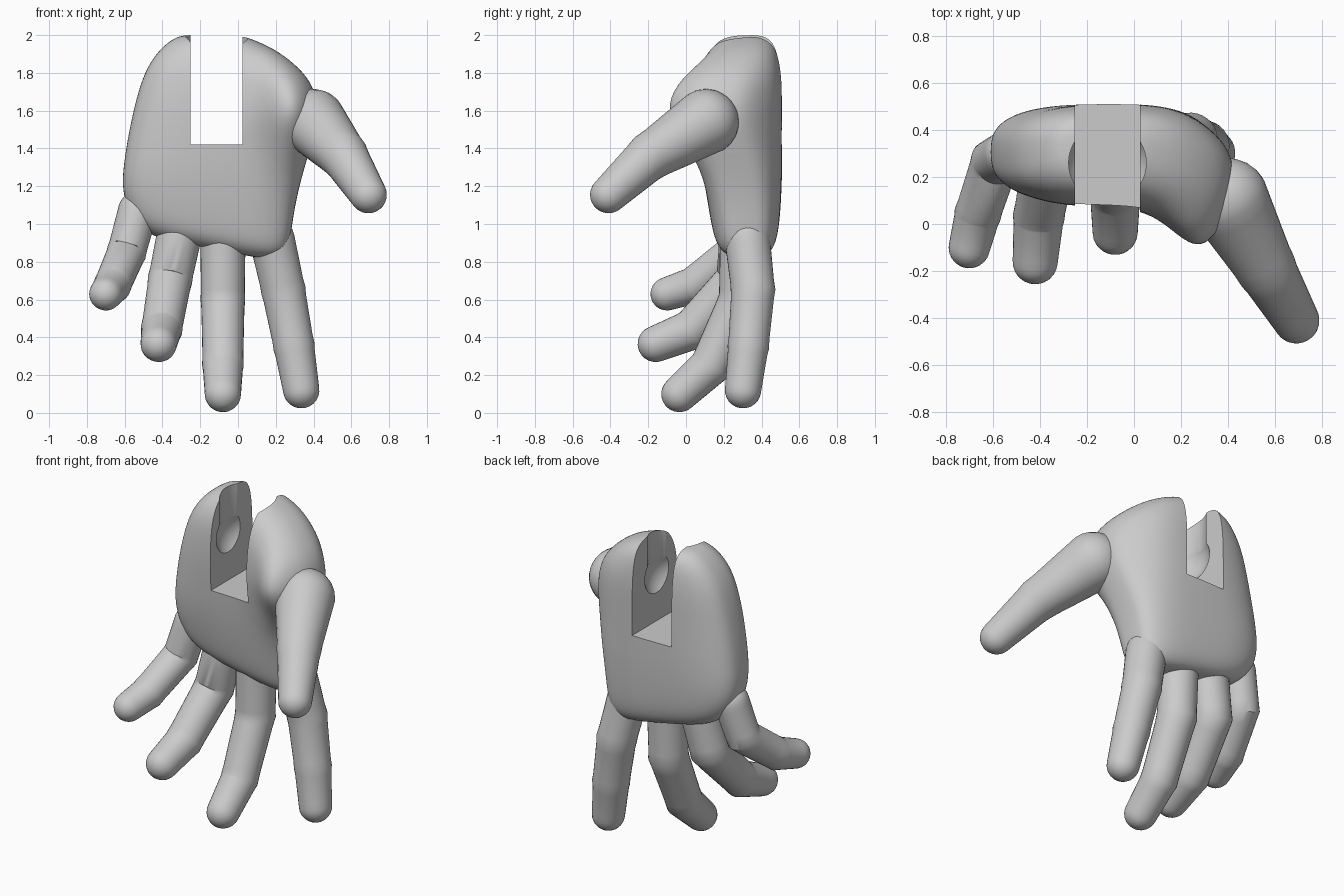
import bpy, bmesh, math
from mathutils import Vector

if "Cube" in bpy.data.objects:
    bpy.data.objects.remove(bpy.data.objects["Cube"])

grey = bpy.data.materials.new("matte_grey")
grey.use_nodes = True
GREY = (0.6, 0.6, 0.6, 1)
grey.diffuse_color = GREY
grey.node_tree.nodes["Principled BSDF"].inputs["Base Color"].default_value = GREY


def loft(name, rings):
    """Skin a list of equal rings of points and cap both ends."""
    bm = bmesh.new()
    rows = [[bm.verts.new(p) for p in ring] for ring in rings]
    n = len(rows[0])
    for a, b in zip(rows, rows[1:]):
        for i in range(n):
            j = (i + 1) % n
            bm.faces.new((a[i], a[j], b[j], b[i]))
    bm.faces.new(rows[0][::-1])
    bm.faces.new(rows[-1])
    bmesh.ops.recalc_face_normals(bm, faces=bm.faces)
    mesh = bpy.data.meshes.new(name)
    bm.to_mesh(mesh)
    bm.free()
    obj = bpy.data.objects.new(name, mesh)
    bpy.context.collection.objects.link(obj)
    mesh.materials.append(grey)
    return obj


def activate(obj):
    bpy.ops.object.select_all(action='DESELECT')
    obj.select_set(True)
    bpy.context.view_layer.objects.active = obj


def smooth(obj, degrees=35):
    activate(obj)
    bpy.ops.object.shade_smooth_by_angle(angle=math.radians(degrees))


def digit(name, joints, radii, sides=32):
    """Tapered bent tube with domed ends."""
    pts = [Vector(p) for p in joints]
    dirs = [(b - a).normalized() for a, b in zip(pts, pts[1:])]
    stations = []                               # centre, direction, radius
    for k in range(6):                          # root dome
        t = math.radians(4 + 86 * k / 6)
        stations.append((pts[0] - dirs[0] * radii[0] * math.cos(t), dirs[0], radii[0] * math.sin(t)))
    stations.append((pts[0], dirs[0], radii[0]))
    for k, d in enumerate(dirs):
        for f in (0.15, 0.85):
            stations.append((pts[k].lerp(pts[k + 1], f), d, radii[k] * (1 - f) + radii[k + 1] * f))
        if k + 1 < len(dirs):
            stations.append((pts[k + 1], (d + dirs[k + 1]).normalized(), radii[k + 1] * 1.03))
    for k in range(7):                          # tip dome
        t = math.radians(86 * k / 6)
        stations.append((pts[-1] + dirs[-1] * radii[-1] * math.sin(t), dirs[-1], radii[-1] * math.cos(t)))
    rings, previous = [], dirs[0]
    frame = Vector((0, 0, 1)).rotation_difference(previous)
    for centre, direction, r in stations:
        frame = previous.rotation_difference(direction) @ frame
        previous = direction
        rings.append([centre + frame @ Vector((r * math.cos(a), r * math.sin(a), 0))
                      for a in (math.tau * i / sides for i in range(sides))])
    smooth(loft(name, rings))


# Palm: height, left x, right x, front y, back y
LEVELS = [
    (0.87, -.40, .09, .25, .41), (0.88, -.46, .18, .21, .44),
    (0.925, -.54, .25, .16, .475), (1.01, -.595, .28, .135, .495),
    (1.15, -.615, .30, .11, .505), (1.30, -.605, .345, .09, .51),
    (1.45, -.585, .40, .08, .51), (1.60, -.555, .435, .07, .51),
    (1.75, -.515, .395, .075, .51), (1.85, -.47, .30, .09, .50),
    (1.93, -.41, .19, .125, .485), (1.985, -.34, .06, .18, .45),
    (2.003, -.28, -.01, .25, .39),
]


def palm_ring(z, x0, x1, y0, y1, sides=40):
    ring = []
    thumb_side_power = 2.4 + max(0, min(1, (1.5 - z) / 0.3))
    for i in range(sides):
        a = math.tau * i / sides
        c, s = math.cos(a), math.sin(a)
        power = 2 / (thumb_side_power if c > 0 else 2.8)
        x = (x0 + x1) / 2 + (x1 - x0) / 2 * math.copysign(abs(c) ** power, c)
        y = (y0 + y1) / 2 + (y1 - y0) / 2 * math.copysign(abs(s) ** power, s)
        # swelling that carries the root of the thumb forward
        y -= 0.14 * (1 - s) * math.exp(-((x - .32) / .18) ** 2 - ((z - 1.62) / .26) ** 2)
        # knuckle line slants down towards the thumb side
        tilt = 0.2 * max(0, min(1, (1.4 - z) / 0.4))
        ring.append((x, y, z - tilt * (x + .15)))
    return ring


palm = loft("palm", [palm_ring(*level) for level in LEVELS])
palm.modifiers.new("round", 'SUBSURF').levels = 2

# Wrist slot with ball socket and entry groove
SLOT_X, SOCKET_Y, SOCKET_Z = -0.113, 0.26, 1.72
cutters = []
bpy.ops.mesh.primitive_cube_add(size=1, location=(SLOT_X, .2, 1.92))
bpy.context.object.scale = (.275, 2, 1)
cutters.append(bpy.context.object)
bpy.ops.mesh.primitive_uv_sphere_add(segments=48, ring_count=24, radius=.183,
                                     location=(SLOT_X, SOCKET_Y, SOCKET_Z))
cutters.append(bpy.context.object)
bpy.ops.mesh.primitive_cylinder_add(vertices=48, radius=.165, depth=.5,
                                    location=(SLOT_X, SOCKET_Y, SOCKET_Z + .25))
cutters.append(bpy.context.object)
for cutter in cutters:
    cutter.name = "slot_cutter"
    cutter.hide_render = True
    cutter.data.materials.append(grey)
    cut = palm.modifiers.new("cut", 'BOOLEAN')
    cut.operation, cut.solver, cut.object = 'DIFFERENCE', 'EXACT', cutter
activate(palm)
for modifier in list(palm.modifiers):
    bpy.ops.object.modifier_apply(modifier=modifier.name)
for cutter in cutters:
    bpy.data.objects.remove(cutter)
smooth(palm)

# Fingers and thumb, from root to tip
FINGER = (.12, .115, .107, .096)
digit("index_finger", [(.18, .325, .92), (.24, .355, .65), (.297, .33, .35), (.335, .302, .12)], FINGER)
digit("middle_finger", [(-.08, .30, .93), (-.08, .29, .60), (-.08, .13, .25), (-.08, -.035, .1)], FINGER)
digit("ring_finger", [(-.305, .30, .97), (-.36, .275, .705), (-.405, .03, .44), (-.42, -.16, .365)], FINGER)
digit("little_finger", [(-.53, .30, 1.07), (-.59, .265, .85), (-.665, .04, .675), (-.70, -.10, .63)],
      (.105, .102, .097, .088))
digit("thumb", [(.398, .105, 1.54), (.565, -.195, 1.355), (.69, -.41, 1.155)], (.175, .125, .098))
